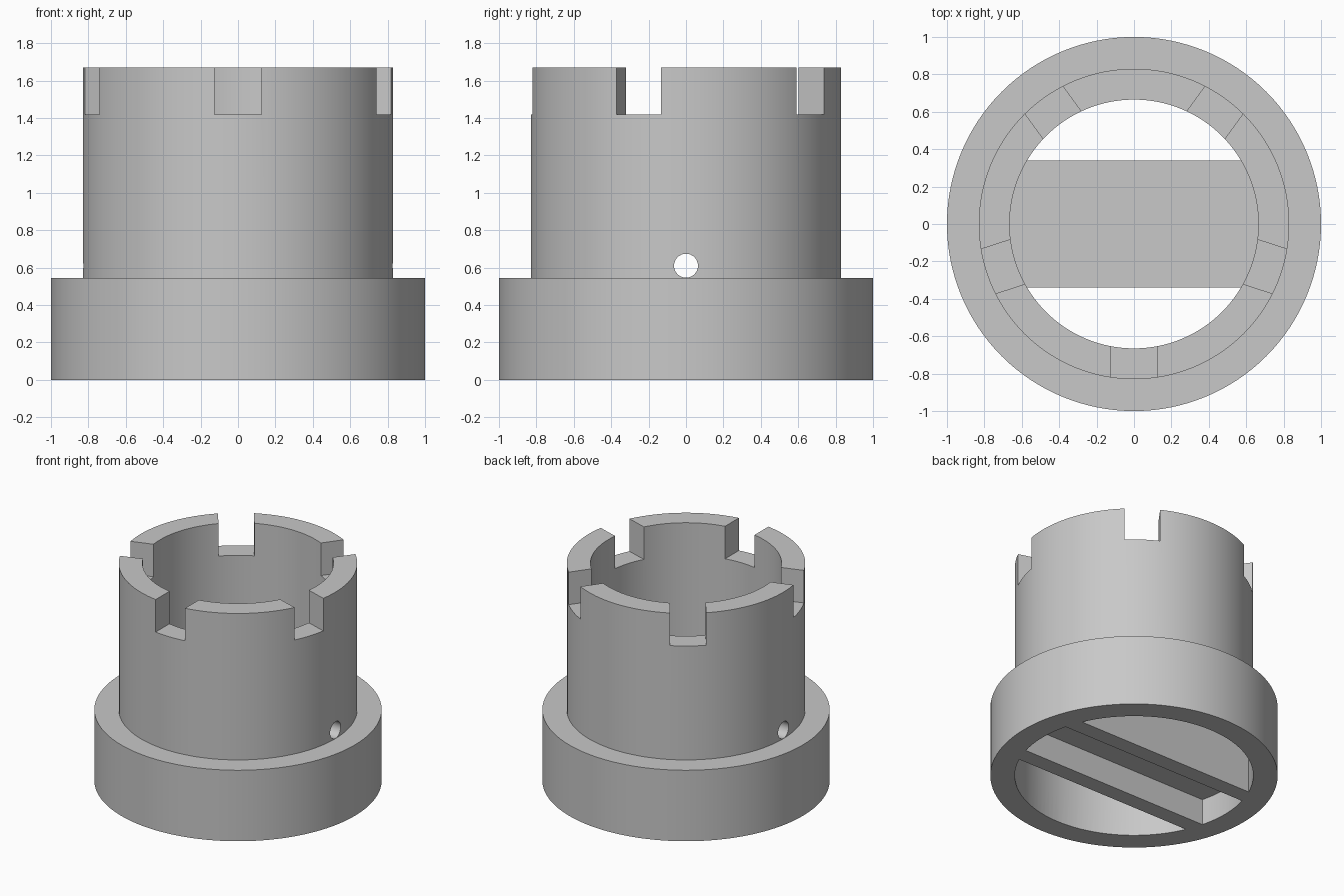
import bpy, bmesh
from math import sin, cos, asin, pi, radians
from mathutils import Matrix, Vector

SEGMENTS = 128
FLANGE_R, TUBE_R, BORE_R = 1.0, 0.83, 0.665
FLANGE_TOP, TUBE_TOP = 0.545, 1.67
BAR_TOP, POCKET_TOP, GROOVE_TOP = 0.40, 0.42, 0.20
BAR_HALF, GROOVE_HALF = 0.34, 0.215
NOTCH_WIDTH, NOTCH_FLOOR, NOTCH_COUNT = 0.25, 1.42, 5
PIN_R, PIN_Z = 0.064, 0.61

cube = bpy.data.objects.get("Cube")
if cube:
    bpy.data.objects.remove(cube, do_unlink=True)

grey = bpy.data.materials.new("plain grey")
grey.use_nodes = True
colour = (0.58, 0.58, 0.58, 1)
grey.diffuse_color = colour
grey.node_tree.nodes["Principled BSDF"].inputs["Base Color"].default_value = colour


def add_object(name, bm):
    bmesh.ops.recalc_face_normals(bm, faces=bm.faces)
    mesh = bpy.data.meshes.new(name)
    bm.to_mesh(mesh)
    bm.free()
    mesh.materials.append(grey)
    obj = bpy.data.objects.new(name, mesh)
    bpy.context.collection.objects.link(obj)
    return obj


def lathe(name, profile):
    """Revolve a profile of (radius, z) points that starts and ends on the axis."""
    bm = bmesh.new()
    verts = [bm.verts.new((r, 0, z)) for r, z in profile]
    edges = [bm.edges.new(pair) for pair in zip(verts, verts[1:])]
    bmesh.ops.spin(bm, geom=verts + edges, cent=(0, 0, 0), axis=(0, 0, 1),
                   angle=2 * pi, steps=SEGMENTS, use_merge=True)
    bmesh.ops.remove_doubles(bm, verts=bm.verts, dist=1e-5)
    return add_object(name, bm)


def prism(name, outline, low, high):
    """Extrude a flat outline from one height to another."""
    bm = bmesh.new()
    face = bm.faces.new([bm.verts.new((x, y, low)) for x, y in outline])
    grown = bmesh.ops.extrude_face_region(bm, geom=[face])["geom"]
    moved = [g for g in grown if isinstance(g, bmesh.types.BMVert)]
    bmesh.ops.translate(bm, verts=moved, vec=(0, 0, high - low))
    return add_object(name, bm)


def arc(start, end, steps):
    angles = [start + (end - start) * i / steps for i in range(steps + 1)]
    return [(TUBE_R * cos(a), TUBE_R * sin(a)) for a in angles]


def box(name, size, matrix):
    bm = bmesh.new()
    bmesh.ops.create_cube(bm, size=1, matrix=matrix @ Matrix.Diagonal((*size, 1)))
    return add_object(name, bm)


def cut(target, cutter):
    cutter.hide_render = True
    mod = target.modifiers.new("cut", "BOOLEAN")
    mod.operation, mod.solver, mod.object = "DIFFERENCE", "EXACT", cutter
    bpy.context.view_layer.objects.active = target
    bpy.ops.object.modifier_apply(modifier=mod.name)
    bpy.data.objects.remove(cutter, do_unlink=True)


# Flanged tube, open at the top with a solid floor
body = lathe("flanged_collar", [
    (0, 0), (FLANGE_R, 0), (FLANGE_R, FLANGE_TOP), (TUBE_R, FLANGE_TOP),
    (TUBE_R, TUBE_TOP), (BORE_R, TUBE_TOP), (BORE_R, BAR_TOP), (0, BAR_TOP)])

# Two pockets through the floor, leaving a cross bar
edge = asin(BAR_HALF / TUBE_R)
for turn in (0, pi):
    cut(body, prism("pocket_cutter", arc(turn + edge, turn + pi - edge, 48),
                    -0.1, POCKET_TOP))

# Groove along the underside of the bar
edge = asin(GROOVE_HALF / TUBE_R)
cut(body, prism("groove_cutter", arc(-edge, edge, 10) + arc(pi - edge, pi + edge, 10),
                -0.1, GROOVE_TOP))

# Notches around the crown
for i in range(NOTCH_COUNT):
    turn = Matrix.Rotation(radians(-90) + i * 2 * pi / NOTCH_COUNT, 4, "Z")
    place = turn @ Matrix.Translation((0.75, 0, NOTCH_FLOOR + 0.25))
    cut(body, box("notch_cutter", (0.5, NOTCH_WIDTH, 0.5), place))

# Pin hole through both side walls
bm = bmesh.new()
bmesh.ops.create_cone(bm, cap_ends=True, segments=32, radius1=PIN_R, radius2=PIN_R, depth=2.4,
                      matrix=Matrix.Translation((0, 0, PIN_Z + 0.0005)) @ Matrix.Rotation(pi / 2, 4, "Y"))
cut(body, add_object("pin_cutter", bm))

# Smooth round walls, sharp edges
bpy.ops.object.select_all(action="DESELECT")
body.select_set(True)
bpy.context.view_layer.objects.active = body
bpy.ops.object.shade_smooth_by_angle(angle=radians(30))
